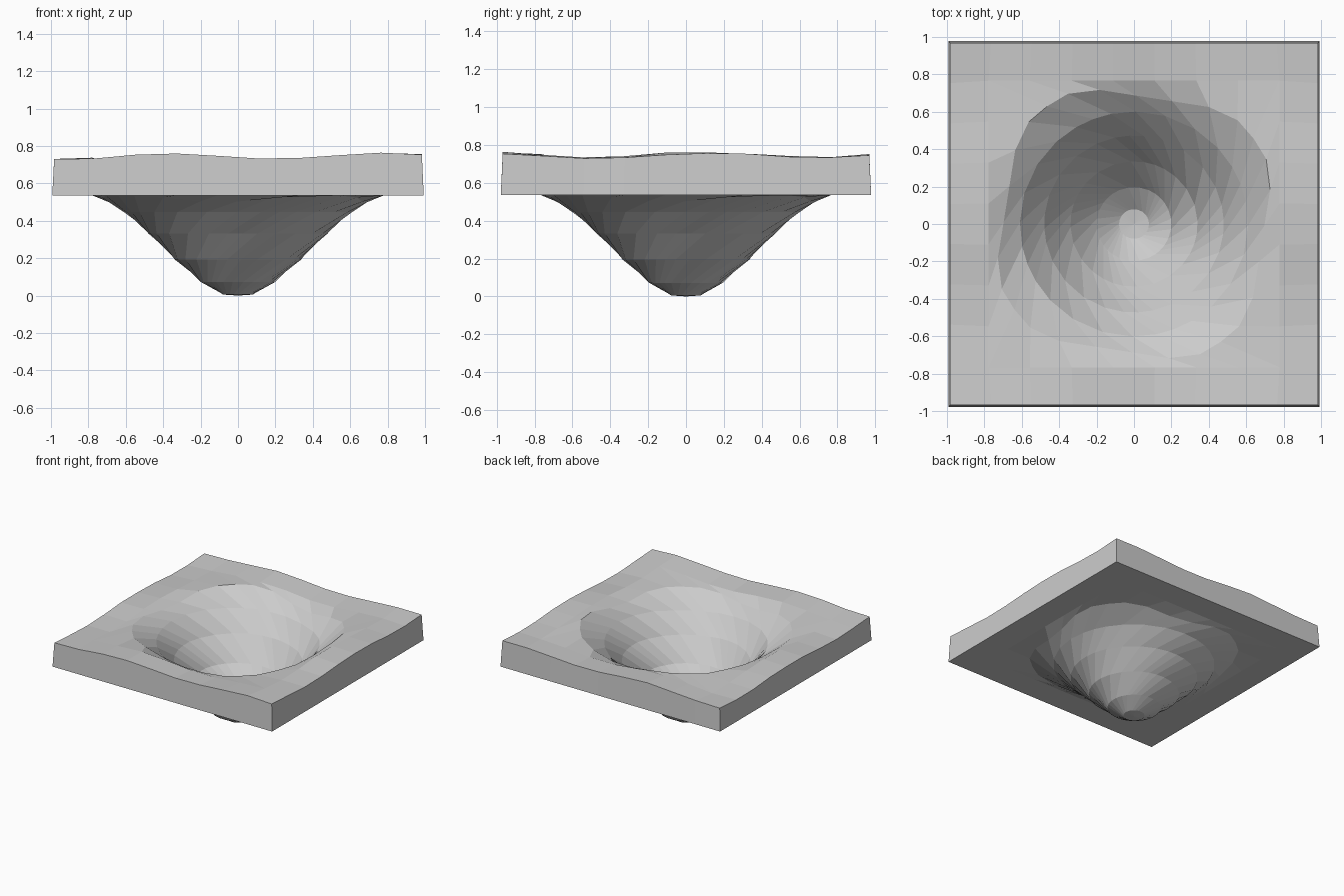
import bpy, bmesh, math, random

if "Cube" in bpy.data.objects:
    bpy.data.objects.remove(bpy.data.objects["Cube"])

random.seed(4)
N = 9                       # cells per side of the slab
BASE = 0.535                # height of the flat underside
R_SINK = 0.82               # radius where the funnel starts to sink
RIM = 1 - 2 / N             # half width of the square funnel mouth
FLOOR_TOP = 0.05            # lowest point of the water surface


def smooth(r, radius):
    t = max(0.0, 1 - r / radius)
    return t * t * (3 - 2 * t)


def ripple(x, y):
    return 0.016 * math.cos(5.4 * (x + 0.35)) + 0.014 * math.cos(5.2 * (y - 0.1))


def square(half, cells):
    """Points around a square, counter-clockwise, starting at front left."""
    pts = []
    for k in range(4):
        c, s = (1, 0, -1, 0)[k], (0, 1, 0, -1)[k]
        for i in range(cells):
            x, y = -half + 2 * half * i / cells, -half
            pts.append((x * c - y * s, x * s + y * c))
    return pts


mouth = square(RIM, N - 2)
border = square(1.0, N)
COUNT = len(mouth)

# rings of the swirling funnel: (radius cap, square size, clockwise turn in degrees)
RINGS = [(0.79, 0.69, 9), (0.61, 0.61, 24), (0.48, 0.48, 42),
         (0.34, 0.34, 64), (0.2, 0.2, 90), (0.08, 0.08, 115)]

bm = bmesh.new()


def bridge(a, b, flip):
    for i in range(len(a)):
        j = (i + 1) % len(a)
        f = (a[i], a[j], b[j], b[i])
        bm.faces.new(f[::-1] if flip else f)


def sheet(upper):
    """One skin of the slab with its funnel; returns the border loop."""
    def vert(x, y, s):
        if upper:
            z = 0.735 + ripple(x, y) * (1 - s) ** 2 + random.uniform(-.004, .004)
            z -= s * (z - FLOOR_TOP)
        else:
            z = BASE * (1 - s)
        return bm.verts.new((x, y * 0.985, z))

    k = 0.983 if upper else 0.993
    outer = [vert(x * k, y * k, 0) for x, y in border]
    inner = [vert(x, y, 0) for x, y in mouth]
    # flat frame around the mouth, with one corner quad per side
    n, m = N, N - 2
    for side in range(4):
        o = [outer[(side * n + i) % len(outer)] for i in range(-1, n)]
        q = [inner[(side * m + i) % COUNT] for i in range(m + 1)]
        faces = [(o[0], o[1], o[2], q[0])]
        faces += [(o[i + 2], o[i + 3], q[i + 1], q[i]) for i in range(m)]
        for f in faces:
            bm.faces.new(f if upper else f[::-1])
    # twisted funnel rings
    prev = inner
    for cap, half, turn in RINGS:
        ring = []
        for x, y in mouth:
            r = min(math.hypot(x, y) * half / RIM, cap)
            a = math.atan2(y, x) - math.radians(turn)
            ring.append(vert(r * math.cos(a), r * math.sin(a),
                             smooth(r, R_SINK) / smooth(0.08, R_SINK) * 0.99))
        bridge(prev, ring, not upper)
        prev = ring
    # closed tip
    tip = vert(0, 0, 1.0)
    for i in range(COUNT):
        f = (prev[i], prev[(i + 1) % COUNT], tip)
        bm.faces.new(f if upper else f[::-1])
    return outer


top_loop = sheet(True)
bottom_loop = sheet(False)
bridge(bottom_loop, top_loop, False)     # outer walls

mesh = bpy.data.meshes.new("whirlpool")
bm.to_mesh(mesh)
bm.free()
bpy.context.collection.objects.link(bpy.data.objects.new("whirlpool", mesh))
